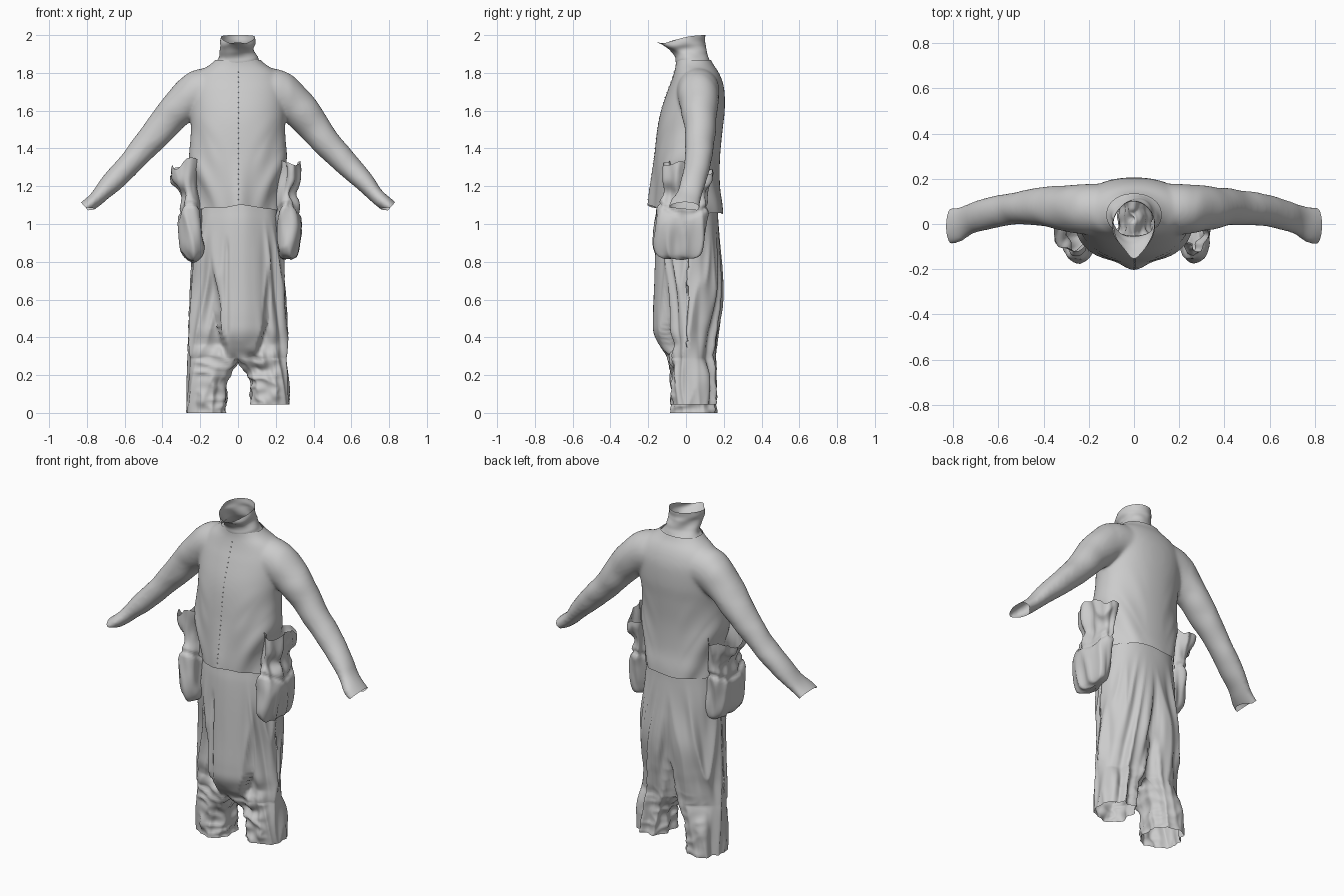
import bpy, bmesh, math
from mathutils import Vector, noise
from mathutils.bvhtree import BVHTree

if "Cube" in bpy.data.objects:
    bpy.data.objects.remove(bpy.data.objects["Cube"])


def sstep(a, b, x):
    t = max(0.0, min(1.0, (x - a) / (b - a)))
    return t * t * (3 - 2 * t)


def resample(rows, count):
    """Catmull-Rom through a short table of rows."""
    out = []
    for k in range(count):
        f = k * (len(rows) - 1) / (count - 1)
        i = min(int(f), len(rows) - 2)
        t = f - i
        p = [rows[max(0, min(len(rows) - 1, i + d))] for d in (-1, 0, 1, 2)]
        out.append([0.5 * (2 * b + (c - a) * t + (2 * a - 5 * b + 4 * c - d) * t * t
                           + (3 * b - a - 3 * c + d) * t ** 3) for a, b, c, d in zip(*p)])
    return out


def oval(z, cx, hw, yf, yb, count=96, n=2.4):
    """Rounded-box ring, starting at the front centre and running to +x."""
    pts = []
    for k in range(count):
        a = -math.pi / 2 + 2 * math.pi * k / count
        c, s = math.cos(a), math.sin(a)
        pts.append(Vector((cx + hw * math.copysign(abs(c) ** (2 / n), c),
                           (yf + yb) / 2 + (yb - yf) / 2 * math.copysign(abs(s) ** (2 / n), s), z)))
    return pts


def bridge(bm, a, b):
    for i in range(len(a)):
        j = (i + 1) % len(a)
        bm.faces.new((a[i], a[j], b[j], b[i]))


def loft(bm, rings, caps=""):
    vs = [[bm.verts.new(p) for p in r] for r in rings]
    for a, b in zip(vs, vs[1:]):
        bridge(bm, a, b)
    if "s" in caps:
        bm.faces.new(vs[0])
    if "e" in caps:
        bm.faces.new(vs[-1])
    return vs


def wrinkle(bm, fn):
    bmesh.ops.recalc_face_normals(bm, faces=bm.faces)
    bm.normal_update()
    moves = [(v, v.normal * fn(v.co)) for v in bm.verts]
    for v, m in moves:
        v.co += m


def nz(p, sx, sy, sz, seed=0.0):
    return noise.noise(Vector((p.x * sx + seed, p.y * sy + seed, p.z * sz)))


def finish(bm, name):
    bmesh.ops.recalc_face_normals(bm, faces=bm.faces)
    for f in bm.faces:
        f.smooth = True
    me = bpy.data.meshes.new(name)
    bm.to_mesh(me)
    bm.free()
    ob = bpy.data.objects.new(name, me)
    bpy.context.scene.collection.objects.link(ob)
    return ob


# Jacket: solid body and sleeves, fused by remeshing
bm = bmesh.new()
body = [(1.00, .235, -.165, .195), (1.1, .235, -.165, .19), (1.2, .238, -.163, .176),
        (1.35, .243, -.163, .176), (1.5, .245, -.148, .19), (1.6, .25, -.128, .201),
        (1.7, .25, -.095, .2), (1.76, .235, -.072, .187), (1.805, .20, -.058, .167),
        (1.845, .14, -.05, .14), (1.90, .085, -.05, .115)]
rings = [oval(z, 0, w, f, b, n=2.15) for z, w, f, b in resample(body, 60)]
for p in [p for r in rings for p in r if p.y < 0]:   # front hem kicks out at the middle
    p.y -= .035 * math.exp(-(p.x / .06) ** 2) * sstep(1.4, 1.1, p.z)
loft(bm, rings, "se")
# x, y, z, half thickness, half depth
arm = [(.10, .065, 1.705, .115, .11), (.21, .065, 1.695, .115, .108), (.32, .07, 1.61, .094, .095),
       (.42, .075, 1.49, .077, .08), (.53, .068, 1.365, .065, .069), (.64, .048, 1.25, .054, .066),
       (.72, .018, 1.165, .042, .067), (.78, -.007, 1.11, .035, .078), (.85, -.01, 1.055, .033, .078)]
path = resample(arm, 60)
for side in (1, -1):
    rings = []
    for i, (x, y, z, r, d) in enumerate(path):
        a, b = path[max(i - 1, 0)], path[min(i + 1, 59)]
        t = Vector((b[0] - a[0], 0, b[2] - a[2])).normalized()
        up = Vector((-t.z, 0, t.x))
        ring = [Vector((x, y, z)) + up * r * math.cos(q) + Vector((0, d * math.sin(q), 0))
                for q in [2 * math.pi * k / 40 for k in range(40)]]
        rings.append([Vector((side * p.x, p.y, p.z)) for p in ring])
    loft(bm, rings, "se")
solid = finish(bm, "jacket_form")
m = solid.modifiers.new("fuse", 'REMESH')
m.mode, m.voxel_size = 'VOXEL', 0.0095
m = solid.modifiers.new("soften", 'SMOOTH')
m.factor, m.iterations = 0.5, 14
bpy.context.view_layer.update()
bm = bmesh.new()
bm.from_object(solid, bpy.context.evaluated_depsgraph_get())
bpy.data.objects.remove(solid)


def jacket_folds(p):
    low = 1 - sstep(1.3, 1.6, p.z)
    trunk = 1 - sstep(.24, .3, abs(p.x))
    diag = Vector((abs(p.x) * 11 - p.z * 6, p.y * 5, p.z * 3))
    return (.022 * noise.noise(diag) * low * trunk * sstep(.05, .18, abs(p.x))
            + .004 + .008 * nz(p, 7, 7, 9, 3) * (1 - trunk))


wrinkle(bm, jacket_folds)
# Open the hem, neck and cuffs
for co, no in (((0, 0, 1.078), (0, -.1, -1)), ((0, 0, 1.868), (0, 0, 1)),
               ((.805, 0, 1.085), (.75, 0, -.66)), ((-.805, 0, 1.085), (-.75, 0, -.66))):
    bmesh.ops.bisect_plane(bm, geom=bm.verts[:] + bm.edges[:] + bm.faces[:],
                           plane_co=co, plane_no=no, clear_outer=True)
# Slightly uneven hem, dipping at both sides
for v in bm.verts:
    if abs(v.co.x) < .3 and v.co.z < 1.2:
        v.co.z += (.012 * nz(v.co, 9, 9, 0, 2) - .35 * v.co.x ** 2) * sstep(1.2, 1.09, v.co.z)
tree = BVHTree.FromBMesh(bm)
finish(bm, "jacket")

# Buttons down the front
bm = bmesh.new()
for k in range(26):
    hit = tree.ray_cast(Vector((0.003, -1, 1.13 + k * .027)), Vector((0, 1, 0)))[0]
    if hit:
        new = bmesh.ops.create_icosphere(bm, subdivisions=1, radius=.0035)["verts"]
        bmesh.ops.translate(bm, verts=new, vec=hit)
finish(bm, "buttons")

# Collar: open tube, the front leaning out into a point
bm = bmesh.new()
collar = [(1.825, .148, -.052, .15, 0), (1.85, .126, -.052, .135, 0), (1.88, .104, -.056, .116, 0),
          (1.92, .092, -.085, .106, .1), (1.96, .094, -.122, .103, .45), (2.0, .096, -.155, .102, 1)]
rings = []
for z, w, f, b, beak in resample(collar, 30):
    ring = oval(z, 0, w, f, b, 64, 2.0)
    for p in ring:
        front = sstep(.04, -.15, p.y)
        p.x *= 1 - .4 * beak * front
        p.z -= .04 * beak * front + .006 * beak * sstep(.1, 0, p.y)
    rings.append(ring)
loft(bm, rings)
wrinkle(bm, lambda p: .014 * nz(p, 10, 10, 20) * sstep(1.84, 1.88, p.z) * sstep(2.0, 1.95, p.z))
finish(bm, "collar")

# Trousers: one drop-crotch tube that splits into two legs
bm = bmesh.new()
N, M = 160, 31
hips = [(1.2, .21, -.13, .15), (1.08, .215, -.145, .167), (1.0, .222, -.155, .172),
        (.85, .238, -.163, .182), (.65, .247, -.17, .197), (.5, .255, -.175, .187),
        (.42, .258, -.17, .176), (.35, .26, -.135, .166), (.29, .26, -.092, .155)]
rings = []
for z, w, f, b in resample(hips, 80):
    ring = oval(z, 0, w, f, b, N)
    depth = .085 * sstep(.95, .45, z)
    half = .115 + .03 * sstep(.5, .9, z) - .045 * sstep(.5, .3, z)
    for p in ring:
        if p.y < 0:   # drape panel stands proud of the legs
            p.y += .02 * sstep(.02, .14, abs(p.x)) * sstep(.3, .4, z)
            p.y += depth * sstep(half, half + .025, abs(p.x - .02)) * (1 - (p.x / w) ** 2) * sstep(.28, .37, z)
        else:         # seat seam groove
            p.y -= .05 * math.exp(-(p.x / .035) ** 2) * sstep(.8, .4, z)
    rings.append(ring)
top = loft(bm, rings)[-1]
F, B = top[0].co, top[N // 2].co
saddle = []
for k in range(1, M + 1):
    p = F.lerp(B, k / (M + 1))
    p.z -= .02 * math.sin(math.pi * k / (M + 1))
    saddle.append(bm.verts.new(p))
for side, hem in ((1, .045), (-1, 0.0)):
    if side > 0:
        prev = top[:N // 2 + 1] + saddle[::-1]
    else:
        prev = [top[0]] + top[:N // 2 - 1:-1] + saddle[::-1]
    start = [v.co.copy() for v in prev]
    for k in range(1, 29):
        t = k / 28
        s = 1 - (1 - min(1, t / .6)) ** 2
        ring = []
        for i, p in enumerate(start):
            if i <= N // 2:
                a = math.radians(-125 + 250 * i / (N // 2))
            else:
                a = math.radians(125 + 110 * (i - N // 2) / (M + 1))
            c, sn = math.cos(a), math.sin(a)
            ex = side * (.166 + .1 * math.copysign(abs(c) ** .8, c))
            ey = .043 + .113 * math.copysign(abs(sn) ** .8, sn)
            ring.append(bm.verts.new((p.x + (ex - p.x) * s, p.y + (ey - p.y) * s,
                                      p.z + (hem - p.z) * t)))
        bridge(bm, prev, ring)
        prev = ring


def trouser_folds(p):
    down = sstep(1.05, .7, p.z)
    panel = (1 - sstep(.08, .13, abs(p.x - .02))) * sstep(.26, .34, p.z)
    if p.y > 0.05:
        panel *= .3
    q = Vector((p.x * 15 + math.copysign(p.z * 2.2, p.x) + 5, p.y * 14 + 5, p.z * 1.3))
    long_fold = .045 * (.2 - abs(noise.noise(q))) * (1 - .9 * panel)
    crumple = (.04 * (.2 - abs(nz(p, 9, 9, 16, 9))) * sstep(.42, .2, p.z) * sstep(.25, .18, abs(p.x))
               * (1 - panel) * (1 - .6 * sstep(.0, .1, p.y)))
    crease = -.016 * math.exp(-((p.x + .062) / .009) ** 2) * sstep(.36, .45, p.z) * sstep(.95, .85, p.z) * (p.y < 0)
    return down * (long_fold + crumple) + crease


wrinkle(bm, trouser_folds)
for v in bm.verts:
    v.co.z = max(v.co.z, 0)
finish(bm, "trousers")

# Saddle pockets: baggy pouches with a pinched neck and a flared open mouth
# z, centre x, half width, front y, back y
pouch_right = [(.815, .265, .012, -.08, .05), (.835, .265, .045, -.145, .09), (.90, .267, .06, -.17, .108),
               (1.0, .267, .066, -.165, .112), (1.09, .26, .056, -.155, .115), (1.16, .25, .045, -.125, .115),
               (1.24, .268, .055, -.12, .135), (1.32, .27, .06, -.12, .145)]
pouch_left = [(.80, .225, .012, -.08, .05), (.825, .228, .05, -.145, .09), (.89, .237, .075, -.17, .108),
              (1.0, .25, .067, -.165, .112), (1.09, .252, .055, -.155, .115), (1.16, .255, .047, -.125, .115),
              (1.24, .278, .068, -.12, .135), (1.31, .28, .08, -.12, .14)]
for name, side, rows in (("right_pocket", 1, pouch_right), ("left_pocket", -1, pouch_left)):
    bm = bmesh.new()
    rings = []
    for z, cx, w, f, b in resample(rows, 50):
        ring = oval(z, side * cx, w, f, b, 72, 2.4)
        for p in ring:
            lift = sstep(1.15, 1.32, z)
            p.z += lift * (-.22 * p.y - .4 * max(0, abs(p.x) - .27) + .05 * nz(p, 14, 14, 1, side * 4))
        rings.append(ring)
    loft(bm, rings, "s")
    wrinkle(bm, lambda p: .034 * (.2 - abs(nz(p, 13, 11, 4, side * 2.5)))
            + .02 * nz(p, 18, 18, 5, side) * sstep(1.0, 1.15, p.z)
            - .012 * math.exp(-((p.z - 1.09 + .04 * math.cos(p.y * 14)) / .012) ** 2))
    finish(bm, name)
